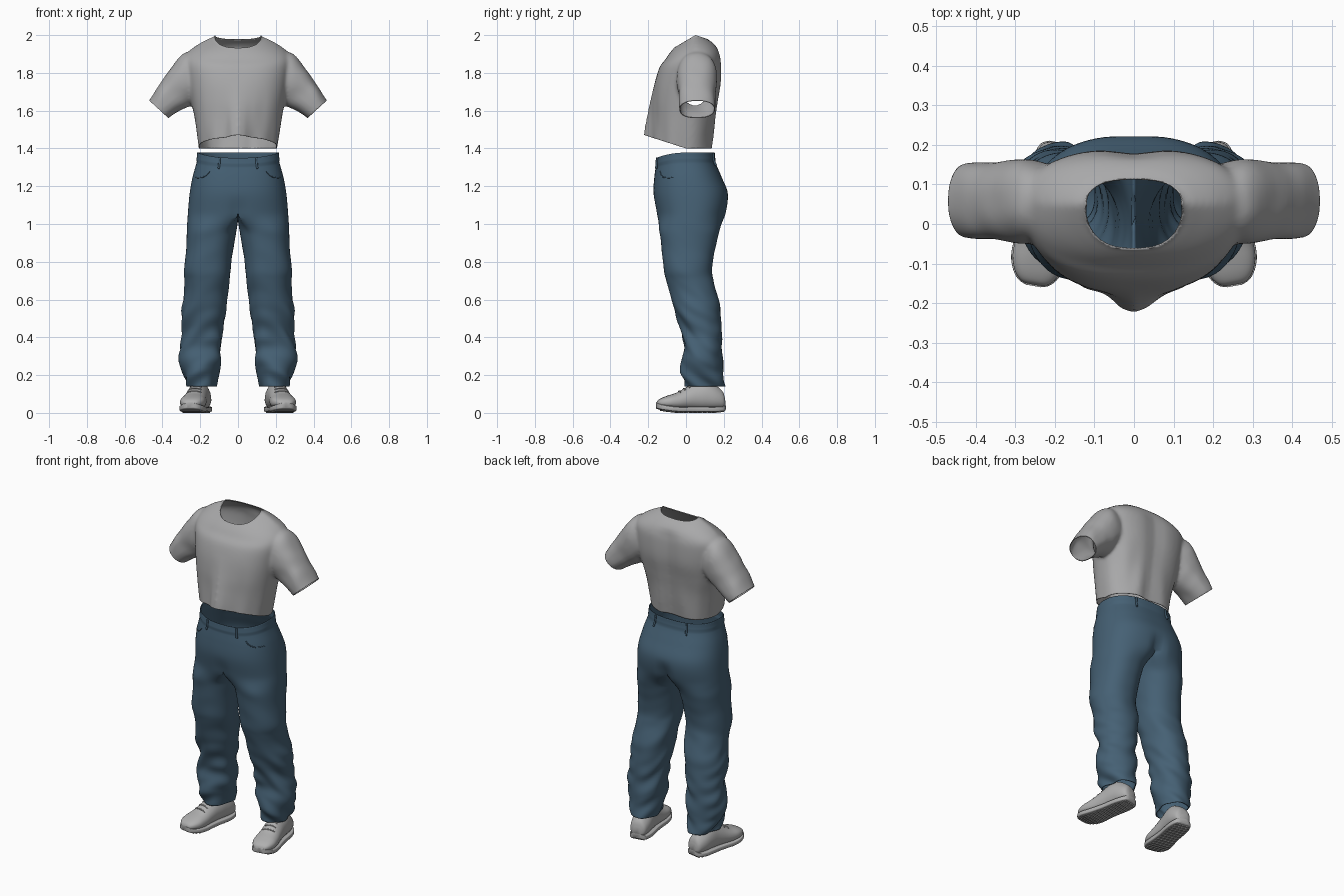
import bpy
import bmesh
from math import sin, cos, pi, radians, exp
from mathutils import Vector, Matrix, noise

if "Cube" in bpy.data.objects:
    bpy.data.objects.remove(bpy.data.objects["Cube"])


def material(name, rgb):
    m = bpy.data.materials.new(name)
    m.use_nodes = True
    m.diffuse_color = (*rgb, 1)
    bsdf = m.node_tree.nodes["Principled BSDF"]
    bsdf.inputs["Base Color"].default_value = (*rgb, 1)
    bsdf.inputs["Roughness"].default_value = 0.8
    return m


SHIRT = material("grey cotton", (0.395, 0.395, 0.4))
DENIM = material("blue denim", (0.06, 0.118, 0.175))
SHOE = material("pale grey leather", (0.43, 0.43, 0.43))


def power(v, e):
    return abs(v) ** e * (1 if v >= 0 else -1)


def smooth(t):
    t = max(0, min(1, t))
    return t * t * (3 - 2 * t)


def dense(rows, k):
    """Spline through the key rows, k steps per gap."""
    out = []
    for i in range(len(rows) - 1):
        quad = [rows[max(0, min(len(rows) - 1, i + d))] for d in (-1, 0, 1, 2)]
        for s in range(k):
            t = s / k
            out.append([b + 0.5 * t * (c - a + t * (2*a - 5*b + 4*c - d + t * (3*(b - c) + d - a)))
                        for a, b, c, d in zip(*quad)])
    return out + [list(rows[-1])]


def finish(obj, mat, mirror=False, thick=0):
    bpy.context.collection.objects.link(obj)
    obj.data.materials.append(mat)
    if mirror:
        obj.modifiers.new("mirror", 'MIRROR').merge_threshold = 0.0005
    if thick:
        mod = obj.modifiers.new("thickness", 'SOLIDIFY')
        mod.thickness = thick
        mod.offset = -1
    if obj.type == 'MESH':
        bpy.ops.object.select_all(action='DESELECT')
        obj.select_set(True)
        bpy.context.view_layer.objects.active = obj
        bpy.ops.object.shade_smooth_by_angle(angle=radians(55))


def skin(name, rings, open_above=0, cap=False):
    """Skin a list of rings; the first open_above gaps are open strips."""
    verts, start, faces = [], [], []
    for ring in rings:
        start.append(len(verts))
        verts += ring
    for i in range(len(rings) - 1):
        n = len(rings[i])
        a, b = start[i], start[i + 1]
        for j in range(n - 1 if i < open_above else n):
            q = (j + 1) % n
            faces.append((a + j, b + j, b + q, a + q))
    if cap:
        faces.append(list(range(len(rings[0]))))
        faces.append(list(range(start[-1], len(verts)))[::-1])
    mesh = bpy.data.meshes.new(name)
    mesh.from_pydata(verts, [], faces)
    return mesh


def loft(name, rings, mat, open_above=0, cap=False, **kw):
    finish(bpy.data.objects.new(name, skin(name, rings, open_above, cap)), mat, **kw)


def cords(name, paths, radius, mat):
    cu = bpy.data.curves.new(name, 'CURVE')
    cu.dimensions = '3D'
    cu.bevel_depth = radius
    cu.bevel_resolution = 1
    cu.use_fill_caps = True
    for path in paths:
        sp = cu.splines.new('POLY')
        sp.points.add(len(path) - 1)
        for p, co in zip(sp.points, path):
            p.co = (*co, 1)
    finish(bpy.data.objects.new(name, cu), mat, mirror=True)


# Shirt body: height, half width, front, back, centre y, front drop
# The first and last rows overshoot the neckline and hem, which are cut later
body = dense([
    (2.04, .12, -.06, .11, .05, .065), (2.0, .12, -.06, .11, .05, .065),
    (1.985, .15, -.07, .135, .05, .06), (1.95, .215, -.09, .165, .05, .05),
    (1.905, .268, -.11, .182, .055, .035), (1.85, .28, -.14, .19, .05, .02),
    (1.75, .268, -.163, .19, .04, 0), (1.65, .249, -.174, .174, .02, 0),
    (1.55, .229, -.175, .157, 0, 0), (1.41, .207, -.18, .142, -.01, 0),
    (1.36, .203, -.182, .138, -.01, 0)], 5)


def body_ring(row):
    z, a, yf, yb, cy, drop = row
    low = smooth((1.8 - z) / .38)
    ring = []
    for j in range(64):
        t = 2 * pi * j / 64
        s = power(sin(t), .85)
        x = a * power(cos(t), .8)
        y = cy + s * (yb - cy if s > 0 else cy - yf)
        if s < 0:
            y -= .045 * low * exp(-(x / .055) ** 2)
        else:
            y -= .014 * smooth((1.98 - z) / .1) * exp(-(x / .06) ** 2)
        fold = .012 * low * noise.noise(Vector((x * 14, y * 14, z * 3)))
        ring.append((x * (1 + fold * 2), y + fold * s,
                     z - drop * max(0, -s) - .02 * max(0, s) * smooth((z - 1.85) / .15)))
    return ring


# Sleeves: top x z, bottom x z, half depth; the last row overshoots the cuff
sleeve = dense([
    (.21, 1.91, .22, 1.66, .09), (.285, 1.905, .25, 1.63, .104),
    (.36, 1.82, .295, 1.606, .102), (.43, 1.715, .335, 1.583, .098),
    (.472, 1.655, .37, 1.561, .094), (.51, 1.6, .405, 1.538, .09)], 5)


def sleeve_ring(row, side):
    tx, tz, bx, bz, hd = row
    ring = []
    for j in range(40):
        t = 2 * pi * j / 40
        c, s = power(cos(t), .85), power(sin(t), .85)
        p = Vector(((tx + bx + c * (tx - bx)) / 2, .058 + s * hd, (tz + bz + c * (tz - bz)) / 2))
        p += Vector((0, s, c)) * .008 * noise.noise(p * 12)
        ring.append((p.x * side, p.y, p.z))
    return ring[::side]


# Fuse body and sleeves into one soft skin
bm = bmesh.new()
for part in [[body_ring(r) for r in body]] + [[sleeve_ring(r, s) for r in sleeve] for s in (1, -1)]:
    solid = skin("shirt_solid", part, cap=True)
    bm.from_mesh(solid)
    bpy.data.meshes.remove(solid)
fused = bpy.data.meshes.new("shirt_fused")
bm.to_mesh(fused)
helper = bpy.data.objects.new("shirt_helper", fused)
bpy.context.collection.objects.link(helper)
remesh = helper.modifiers.new("fuse", 'REMESH')
remesh.mode = 'VOXEL'
remesh.voxel_size = .009
soften = helper.modifiers.new("soften", 'SMOOTH')
soften.iterations = 8
shirt = bpy.data.meshes.new_from_object(helper.evaluated_get(bpy.context.evaluated_depsgraph_get()))
bpy.data.objects.remove(helper)

# Cut open the neckline, hem and cuffs: point, outward direction, side
bm.clear()
bm.from_mesh(shirt)
for co, no, side in (
        ((0, .05, 2), (0, -.59, 1), 0), ((0, .05, 2), (0, .33, 1), 0),
        ((0, 0, 1.4), (0, 0, -1), 0), ((0, 0, 1.4), (0, -.32, -1), 0),
        ((.42, 0, 1.608), (.092, 0, -.1), 1), ((-.42, 0, 1.608), (-.092, 0, -.1), -1)):
    geom = [g for seq in (bm.verts, bm.edges) for g in seq
            if not side or all(v.co.x * side > .3 for v in getattr(g, "verts", [g]))]
    geom += [f for f in bm.faces if not side or all(v.co.x * side > .3 for v in f.verts)]
    bmesh.ops.bisect_plane(bm, geom=geom, plane_co=co, plane_no=no, clear_outer=True)
bm.to_mesh(shirt)
bm.free()
finish(bpy.data.objects.new("shirt", shirt), SHIRT, thick=.004)

# Trousers: height, inner x, outer x, front, back
CROTCH = 1.06
trousers = dense([
    (1.378, 0, .212, -.155, .148), (1.33, 0, .218, -.16, .155),
    (1.25, 0, .24, -.168, .188), (1.16, 0, .256, -.172, .222),
    (CROTCH, 0, .265, -.157, .214), (.96, .01, .271, -.142, .178),
    (.86, .027, .275, -.127, .152), (.76, .038, .286, -.118, .138),
    (.70, .044, .282, -.103, .145), (.62, .05, .285, -.078, .166),
    (.54, .057, .297, -.055, .18), (.45, .068, .294, -.033, .186),
    (.36, .08, .302, -.02, .187), (.28, .087, .304, -.016, .19),
    (.2, .105, .287, -.018, .198), (.14, .12, .27, -.008, .206)], 6)
OUT, INN = 44, 16


def trouser_point(row, u, inner=False, push=0):
    """u runs 0..1 from front to back outside, or back to front inside."""
    z, xin, xout, yf, yb = row
    mid, half = (yf + yb) / 2, (yb - yf) / 2
    w = smooth((CROTCH - z) / .11)
    if inner:
        hip = Vector((0, mid + half * (1 - 2 * u) * .9, z - .025 * sin(pi * u) * (1 - w)))
        t = radians(125 + 110 * u)
    else:
        t = pi * (u - .5)
        s = power(sin(t), .85)
        x = xout * power(max(0, cos(t)), .8)
        # Seat groove deepens towards the crotch
        groove = exp(-(x / .035) ** 2) * abs(s) * smooth((1.17 - z) / .12)
        y = mid + half * s - groove * (.03 if s > 0 else -.012)
        sag = .028 * max(0, -s) ** 2 * smooth((z - 1.2) / .17)
        hip = Vector((x + push * cos(t), y + push * s, z - sag))
        t = radians(250 * (u - .5))
    r = (xout - xin) / 2
    leg = Vector(((xin + xout) / 2 + r * power(cos(t), .9), mid + half * power(sin(t), .9), z))
    # Cloth folds grow towards the hem
    amp = .02 * smooth((.8 - z) / .45) + .003
    fold = noise.noise(Vector((leg.x * 7, leg.y * 7, z * 14 + leg.y * 9 + leg.x * 5)))
    leg += Vector((cos(t), sin(t), 0)) * amp * fold
    p = hip.lerp(leg, w)
    p.x = max(0, p.x)
    return p


rings, strips = [], 0
for row in trousers:
    push = .004 if row[0] > 1.335 else 0
    ring = [trouser_point(row, j / OUT, push=push) for j in range(OUT + 1)]
    if row[0] <= CROTCH + 1e-6:
        ring += [trouser_point(row, j / (INN + 1), True) for j in range(1, INN + 1)]
    else:
        strips += 1
    rings.append(ring)
loft("trousers", rings, DENIM, open_above=strips, mirror=True, thick=.005)


def on_hip(u, z, push):
    row = min(trousers, key=lambda r: abs(r[0] - z))
    p = trouser_point(row, u, push=push)
    p.z += z - row[0]
    return p


# Belt loops and front pocket seams
cords("belt_loops", [[on_hip(u, z, .006) for z in (1.375, 1.35, 1.33, 1.31)]
                     for u in (.12, .87)], .006, DENIM)
cords("pocket_seams", [[on_hip(u, z, .0) for u, z in (
    (.2, 1.29), (.215, 1.268), (.24, 1.255), (.28, 1.248), (.33, 1.246), (.38, 1.247))]],
    .003, DENIM)

# Shoes: y, half width, base and top height
stations = dense([
    (.185, .024, .012, .075), (.172, .046, .005, .115), (.13, .058, .002, .15),
    (.08, .06, .002, .172), (.03, .059, .002, .16), (-.02, .062, .002, .136),
    (-.07, .067, .002, .108), (-.115, .067, .006, .093), (-.15, .055, .012, .08),
    (-.172, .036, .018, .066), (-.18, .015, .024, .047)], 4)
PLACE = Matrix.Translation((.221, .022, 0)) @ Matrix.Rotation(.18, 4, 'Z')


def upper_point(row, t, lift=0):
    y, w, base, top = row
    low = base + .018
    taper = 1 - .3 * smooth((cos(t) + .2) / 1.2) * smooth((top - .07) / .07)
    x = (w * taper + lift) * power(sin(t), .75)
    return PLACE @ Vector((x, y, (low + top) / 2 + ((top - low) / 2 + lift) * power(cos(t), .8)))


def sole_point(row, t):
    y, w, base, top = row
    return PLACE @ Vector(((w + .003) * power(sin(t), .3), y * 1.01,
                           base + .017 + .014 * power(cos(t), .3)))


ANGLES = [2 * pi * j / 32 for j in range(32)]
for name, point in (("shoe_upper", upper_point), ("shoe_sole", sole_point)):
    loft(name, [[point(r, t) for t in ANGLES] for r in stations], SHOE, cap=True, mirror=True)

# Tread bars under the sole and laces over the tongue
cords("tread_bars", [[PLACE @ Vector((sx * r[1] * .85, r[0], r[2] + .003)) for sx in (-1, 1)]
                     for r in stations[4:-8:2]], .005, SHOE)
cords("laces", [[upper_point(stations[i], radians(a), .001) for a in range(-36, 37, 9)]
                for i in (17, 19, 21, 23)], .0035, SHOE)
